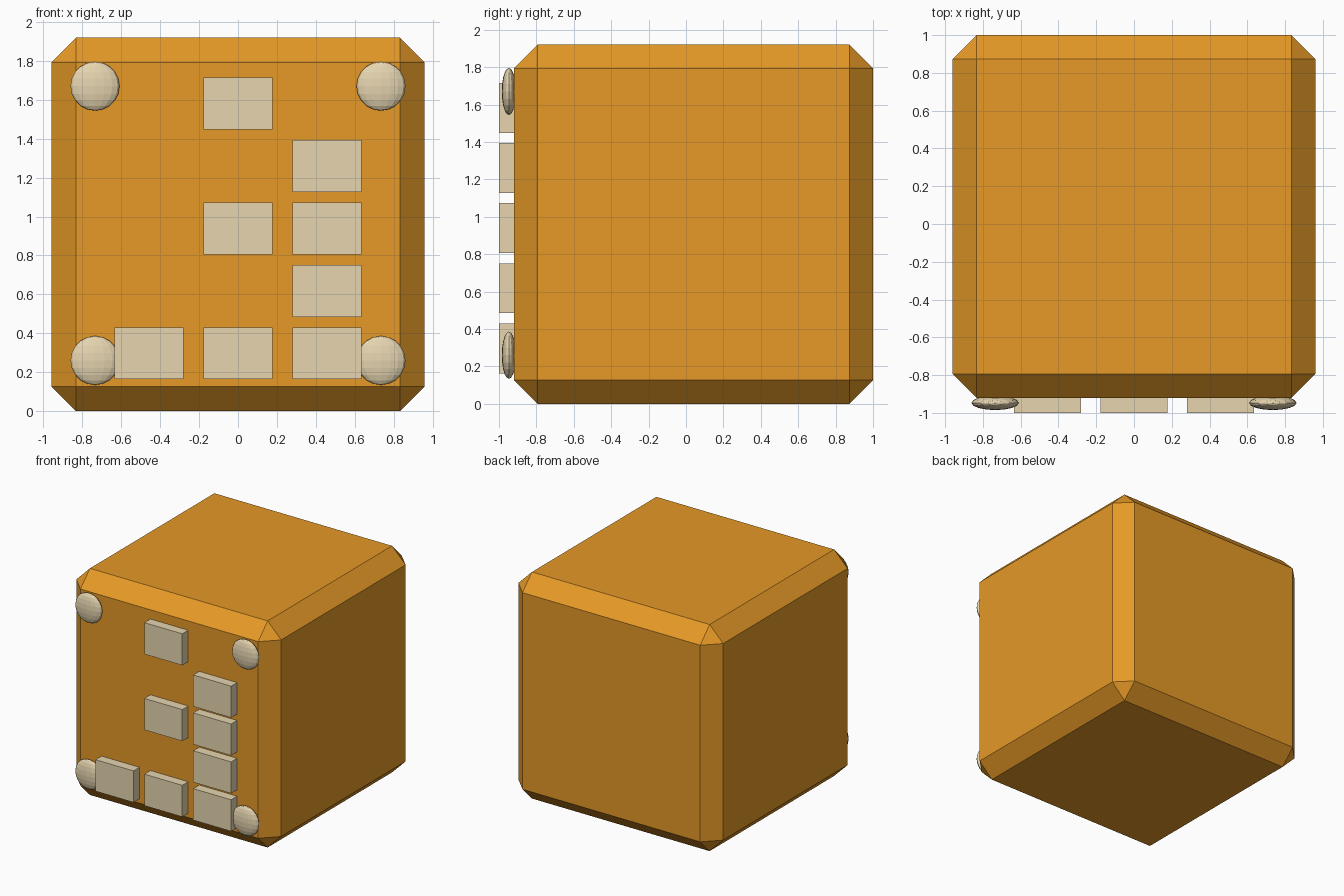
import bpy
from math import radians

if "Cube" in bpy.data.objects:
    bpy.data.objects.remove(bpy.data.objects["Cube"], do_unlink=True)


def make_material(name, colour):
    mat = bpy.data.materials.new(name)
    mat.use_nodes = True
    mat.diffuse_color = colour
    for node in mat.node_tree.nodes:
        if node.type == "BSDF_PRINCIPLED":
            node.inputs["Base Color"].default_value = colour
    return mat


orange = make_material("warm_orange", (0.787, 0.319, 0.02, 1))
cream = make_material("cream", (0.787, 0.66, 0.43, 1))


def finish(name, size, mat):
    obj = bpy.context.object
    obj.name = name
    obj.scale = size
    bpy.ops.object.transform_apply(location=False, rotation=False, scale=True)
    obj.data.materials.append(mat)
    return obj


def box(name, centre, size, mat):
    bpy.ops.mesh.primitive_cube_add(size=1, location=centre)
    return finish(name, size, mat)


# Chamfered block body
body = box("block_body", (0, 0.04, 0.96), (1.92, 1.92, 1.92), orange)
bevel = body.modifiers.new("chamfer", "BEVEL")
bevel.width = 0.127
bevel.segments = 1
bevel.limit_method = "ANGLE"
bevel.angle_limit = radians(30)

# Raised tiles on the front, as (column, row) from the bottom centre
tiles = [(0, 4), (1, 3), (0, 2), (1, 2), (1, 1), (-1, 0), (0, 0), (1, 0)]
for i, (col, row) in enumerate(tiles):
    box(f"front_tile_{i + 1}", (col * 0.458, -0.955, 0.297 + row * 0.321),
        (0.355, 0.09, 0.267), cream)

# Flattened rivets in the front corners
for side, x in (("right", -0.735), ("left", 0.735)):
    for level, z in (("lower", 0.26), ("upper", 1.67)):
        bpy.ops.mesh.primitive_uv_sphere_add(
            segments=16, ring_count=10, radius=1, location=(x, -0.947, z))
        finish(f"{level}_{side}_rivet", (0.126, 0.038, 0.126), cream)
